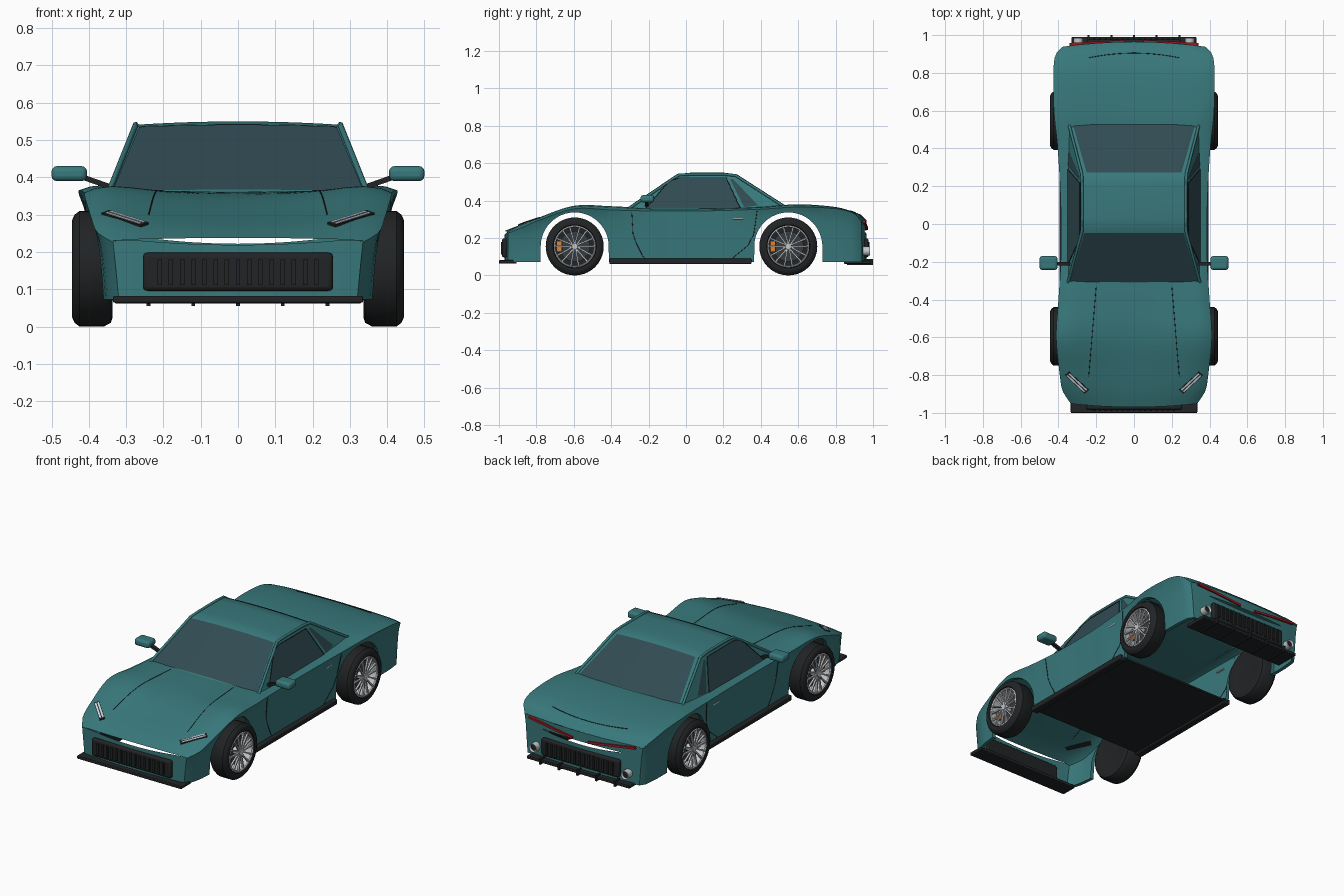
import bpy, bmesh, math
from mathutils import Vector

if "Cube" in bpy.data.objects:
    bpy.data.objects.remove(bpy.data.objects["Cube"])


def mat(name, r, g, b):
    m = bpy.data.materials.new(name)
    m.diffuse_color = (r, g, b, 1)
    m.use_nodes = True
    m.node_tree.nodes["Principled BSDF"].inputs["Base Color"].default_value = m.diffuse_color
    return m


PAINT = mat("teal_paint", 0.04, 0.19, 0.2)
GLASS = mat("glass", 0.03, 0.07, 0.085)
BLACK = mat("black_trim", 0.015, 0.017, 0.018)
METAL = mat("metal", 0.55, 0.57, 0.59)
DISC = mat("dark_metal", 0.04, 0.045, 0.05)
ORANGE = mat("caliper_orange", 0.75, 0.22, 0.03)
RED = mat("lamp_red", 0.4, 0.01, 0.015)
LAMP = mat("lamp_white", 0.6, 0.68, 0.75)


def mesh(name, verts, faces, m, bevel=0):
    me = bpy.data.meshes.new(name)
    me.from_pydata([tuple(v) for v in verts], [], faces)
    ob = bpy.data.objects.new(name, me)
    bpy.context.collection.objects.link(ob)
    me.materials.append(m)
    bpy.ops.object.select_all(action='DESELECT')
    ob.select_set(True)
    bpy.context.view_layer.objects.active = ob
    bpy.ops.object.shade_smooth_by_angle(angle=math.radians(35))
    if bevel:
        b = ob.modifiers.new("bevel", 'BEVEL')
        b.width, b.segments = bevel, 3
    return ob


def grid(name, rows, m):
    n = len(rows[0])
    faces = [(r*n+c, r*n+c+1, (r+1)*n+c+1, (r+1)*n+c)
             for r in range(len(rows)-1) for c in range(n-1)]
    return mesh(name, [v for r in rows for v in r], faces, m)


CUBE = [(0, 2, 3, 1), (4, 5, 7, 6), (0, 1, 5, 4), (2, 6, 7, 3), (0, 4, 6, 2), (1, 3, 7, 5)]


def box(name, lo, hi, m, bevel=0):
    a = [sorted(p) for p in zip(lo, hi)]
    vs = [(x, y, z) for z in a[2] for y in a[1] for x in a[0]]
    return mesh(name, vs, CUBE, m, bevel)


def bar_verts(p, q, w, h, up=(0, 0, 1)):
    p, q = Vector(p), Vector(q)
    side = (q-p).cross(Vector(up)).normalized()
    top = side.cross(q-p).normalized()
    return [e + side*w/2*i + top*h/2*j for e in (p, q) for j in (-1, 1) for i in (-1, 1)]


def bar(name, p, q, w, h, m, up=(0, 0, 1), bevel=0):
    return mesh(name, bar_verts(p, q, w, h, up), CUBE, m, bevel)


def tube(name, pts, radius, m):
    cu = bpy.data.curves.new(name, 'CURVE')
    cu.dimensions, cu.bevel_depth, cu.bevel_resolution = '3D', radius, 1
    sp = cu.splines.new('POLY')
    sp.points.add(len(pts)-1)
    for s, p in zip(sp.points, pts):
        s.co = (*p, 1)
    cu.materials.append(m)
    ob = bpy.data.objects.new(name, cu)
    bpy.context.collection.objects.link(ob)


def lathe(name, profile, centre, m, axis=0, n=40):
    rows = []
    for k in range(n+1):
        a = 2*math.pi*k/n
        row = []
        for r, d in profile:
            v = [r*math.cos(a), r*math.sin(a)]
            v.insert(axis, d)
            row.append(Vector(v) + Vector(centre))
        rows.append(row)
    ob = grid(name, rows, m)
    bm = bmesh.new()
    bm.from_mesh(ob.data)
    bmesh.ops.remove_doubles(bm, verts=bm.verts, dist=1e-5)
    bmesh.ops.recalc_face_normals(bm, faces=bm.faces)
    bm.to_mesh(ob.data)
    bm.free()


# Body stations: y, half width, centre z, fender crest z, shoulder z
KEYS = [(-.97, .335, .238, .234, .226), (-.9, .377, .265, .268, .252), (-.8, .393, .295, .305, .29),
        (-.6, .412, .345, .372, .356), (-.4, .4, .36, .37, .35), (-.2, .388, .362, .36, .345),
        (.1, .388, .362, .357, .345), (.4, .404, .366, .367, .354), (.6, .424, .375, .38, .366),
        (.8, .427, .361, .366, .357), (.9, .42, .338, .343, .339), (.94, .405, .322, .325, .32),
        (.965, .38, .295, .295, .29)]
AXLES, AZ, ARCH, BOTTOM = (-.595, .547), .155, .182, .072


def station(y):
    y = min(max(y, KEYS[0][0]), KEYS[-1][0])
    i = next(k for k in range(len(KEYS)-1) if y <= KEYS[k+1][0])
    a, b = KEYS[i], KEYS[i+1]
    p, q = KEYS[max(i-1, 0)], KEYS[min(i+2, len(KEYS)-1)]
    h = b[0]-a[0]
    t = (y-a[0])/h
    return [(2*t**3-3*t*t+1)*a[c] + (t**3-2*t*t+t)*h*(b[c]-p[c])/(b[0]-p[0])
            + (3*t*t-2*t**3)*b[c] + (t**3-t*t)*h*(q[c]-a[c])/(q[0]-a[0]) for c in range(1, 5)]


def top_section(y):
    w, zc, zf, zs = station(y)
    return [(0, zc), (.25*w, zc+.1*(zf-zc)), (.5*w, zc+.4*(zf-zc)), (.7*w, zc+.85*(zf-zc)),
            (.82*w, zf), (.93*w, zf-.3*(zf-zs)), (w, zs)]


def top_z(x, y):
    s = top_section(y)
    for (x0, z0), (x1, z1) in zip(s, s[1:]):
        if x <= x1:
            return z0+(z1-z0)*(x-x0)/(x1-x0)
    return s[-1][1]


def side_x(y, z):
    w, _, _, zs = station(y)
    tuck = .022*min(1, max(0, abs(y)-.2)/.3)*min(1, max(0, 1.0-abs(y))/.1)
    return w-.06*(zs-z)-tuck*(1-math.exp(-max(0, zs-z)/.05))


def bend(x, y, z):
    amount = .022 if y < 0 else -.025
    return (x, y + amount*(x/.36)**2*max(0, (abs(y)-.8)/.17), z)


def bottom_z(y):
    for c in AXLES:
        if abs(y-c) < ARCH:
            return AZ + math.sqrt(ARCH**2-(y-c)**2)
    return BOTTOM


# Body shell with wheel arches and inward arch lips
ys = {-.97+1.935*k/60 for k in range(61)} | {-.97, .965}
for c in AXLES:
    ys |= {c-(ARCH-.0005)*math.cos(math.pi*k/24) for k in range(25)} | {c-ARCH-.0005, c+ARCH+.0005}
rows = []
for y in sorted(ys):
    half, zb = top_section(y), bottom_z(y)
    zs = half[-1][1]
    half += [(side_x(y, z), z) for z in (zs+(zb-zs)*t for t in (.12, .25, .45, .7, 1))]
    half.append((half[-1][0]-.022, zb))
    rows.append([bend(-x, y, z) for x, z in half[:0:-1]] + [bend(x, y, z) for x, z in half])
grid("body_shell", rows, PAINT)


# End panels, leaving a slim opening above each bumper
def end_panel(name, y, lo, hi):
    us = [k/10 for k in range(-10, 11)]
    edges = [[(u, f(abs(u))) for u in us] for f in (lo, hi)]
    grid(name, [[bend(u*side_x(y, z), y, z) for u, z in e] for e in edges], PAINT)


end_panel("front_bumper", -.97, lambda u: BOTTOM, lambda u: .219 + .012*min(1, u/.8)**2)
end_panel("rear_bumper", .965, lambda u: .24, lambda u: top_z(u*.38, .965))
end_panel("rear_lower_bumper", .965, lambda u: BOTTOM, lambda u: .222 + .018*min(1, u/.7)**2)


# Cabin
def cab(s, y, z, out=0):
    return (s*(.277+(.535-z)*.4+out), y, z)


A, B, C, D = (-.315, .352), (-.04, .537), (.265, .535), (.535, .362)
us = [k/8 for k in range(-8, 9)]
cabin_rows = []
for (y, z), crown in ((A, .006), (B, .006), ((.03, .541), .009), ((.2, .541), .009), (C, .006), (D, .006)):
    cabin_rows.append([(u*cab(1, y, z)[0], y, z+crown*(1-u*u)) for u in us])
grid("cabin_roof", cabin_rows, PAINT)


def glass(name, p, q, ins_p, ins_q, a, b):
    rows = []
    for t in (a, b):
        y, z = p[0]+(q[0]-p[0])*t, p[1]+(q[1]-p[1])*t
        ins = ins_p+(ins_q-ins_p)*t
        rows.append([(u*(cab(1, y, z)[0]-ins), y, z+.004+.006*(1-u*u)) for u in us])
    grid(name, rows, GLASS)


glass("windshield", A, B, .01, .014, .03, .97)
glass("rear_window", C, D, .028, .02, .03, .97)
for s, tag in ((-1, "left"), (1, "right")):
    f = (0, 1, 2, 3) if s < 0 else (3, 2, 1, 0)
    mesh("cabin_side_"+tag, [cab(s, *p) for p in (D, C, B, A)], [f], PAINT)
    mesh("side_window_"+tag, [cab(s, *p, .004) for p in ((.29, .36), (.215, .522), (-.035, .522), (-.09, .505), (-.215, .36))],
         [(0, 1, 2, 3, 4) if s < 0 else (4, 3, 2, 1, 0)], GLASS)
    mesh("quarter_window_"+tag, [cab(s, *p, .004) for p in ((.385, .375), (.252, .515), (.235, .515), (.31, .365))],
         [f], GLASS)
    tube("roof_rail_"+tag, [cab(s, *p) for p in (A, B, (.03, .541), (.2, .541), C, D)], .008, PAINT)
    tube("window_trim_"+tag, [cab(s, *p, .004) for p in ((-.215, .36), (-.09, .505), (-.035, .522), (.215, .522), (.29, .36))], .002, BLACK)

    # Panel seams
    tube("hood_seam_"+tag, [(s*x, y, top_z(x, y)) for x, y in ((.2+.04*k/12, -.33-.48*k/12) for k in range(13))], .0018, BLACK)
    tube("front_door_seam_"+tag, [(s*side_x(y, z), y, z) for y, z in ((-.29, .34), (-.283, .22), (-.265, .17), (-.235, .11), (-.22, .09))], .0018, BLACK)
    tube("rear_door_seam_"+tag, [(s*side_x(y, z), y, z) for y, z in ((.38, .345), (.362, .22), (.33, .16), (.27, .11), (.25, .09))], .0018, BLACK)
    box("door_handle_"+tag, (s*.38, .25, .3), (s*.391, .305, .308), METAL, .002)

    # Mirrors
    box("mirror_"+tag, (s*.405, -.243, .39), (s*.5, -.17, .43), PAINT, .014)
    bar("mirror_arm_"+tag, (s*.335, -.21, .372), (s*.415, -.21, .4), .02, .014, BLACK)

    # Headlamps lie flush with the surface of the nose
    p, q = [Vector((s*x, y, top_z(x, y)+.001)) for x, y in ((.355, -.79), (.25, -.888))]
    up = Vector((0, -.34, .94))
    across = (q-p).cross(up).normalized()
    bar("headlamp_frame_"+tag, p, q, .03, .006, BLACK, up)
    for k, o in enumerate((-.007, .007)):
        e = across*o + up*.003
        bar(f"headlamp_strip_{tag}_{k}", p*.94+q*.06+e, p*.06+q*.94+e, .009, .004, LAMP, up)

    # Tail lamps and exhausts
    bar("tail_lamp_"+tag, (s*.05, .965, .25), (s*.34, .95, .287), .018, .012, RED)
    lathe("exhaust_"+tag, [(.018, 0), (.024, 0), (.024, -.06), (.018, -.06), (.018, 0)], (s*.295, .985, .13), METAL, 1, 20)
    lathe("exhaust_core_"+tag, [(0, -.01), (.019, -.01)], (s*.295, .985, .13), BLACK, 1, 20)

    # Sills
    box("sill_"+tag, (s*.35, -.41, .06), (s*.395, .35, .09), BLACK, .006)

tube("deck_seam", [(x, .88+.025*(1-(x/.24)**2), top_z(abs(x), .88+.025*(1-(x/.24)**2))) for x in (.24*k/8 for k in range(-8, 9))], .0018, BLACK)
box("floor_panel", (-.37, -.4, .07), (.37, .35, .08), BLACK)

# Front and rear grilles with slats
for name, w, y, d in (("front_grille", .255, -.97, -1), ("rear_grille", .25, .962, 1)):
    box(name, (-w, y-d*.015, .096), (w, y+d*.014, .198), BLACK, .012)
    for k in range(15):
        x = -.21+.03*k
        box(f"{name}_slat_{k}", (x-.006, y+d*.01, .112), (x+.006, y+d*.02, .18), BLACK)

# Splitter and diffuser
box("front_splitter", (-.335, -1, .064), (.335, -.905, .082), BLACK, .004)
box("rear_diffuser", (-.33, .845, .062), (.33, .99, .08), BLACK, .004)
for k in range(-2, 3):
    box(f"diffuser_fin_{k+2}", (k*.12-.005, .86, .055), (k*.12+.005, 1, .088), BLACK)

# Wheels
for s, side in ((-1, "left"), (1, "right")):
    for y, end in zip(AXLES, ("front", "rear")):
        tag, c = f"{end}_{side}", (0, y, AZ)
        prof = lambda pts: [(r, s*x) for r, x in pts]
        lathe("tire_"+tag, prof([(0, .345), (.1, .343), (.13, .336), (.145, .341), (.155, .36), (.155, .425), (.145, .438),
                                 (.13, .445), (.116, .443), (.11, .432), (.11, .36), (0, .36)]), c, BLACK)
        lathe("rim_"+tag, prof([(.112, .438), (.106, .441), (.102, .436), (.102, .37)]), c, METAL)
        lathe("brake_disc_"+tag, prof([(0, .395), (.082, .395), (.082, .38), (0, .38)]), c, DISC, 0, 32)
        lathe("hub_"+tag, prof([(0, .438), (.016, .438), (.02, .432), (.02, .395)]), c, METAL, 0, 20)
        box("caliper_"+tag, (s*.385, y-.097, AZ-.03), (s*.412, y-.068, AZ+.03), ORANGE, .005)
        vs, fs = [], []
        for k in range(14):
            a = 2*math.pi*(k//2)/7 + (k % 2-.5)*.12
            b = 2*math.pi*(k//2)/7 + (k % 2-.5)*.5
            fs += [tuple(i+8*k for i in q) for q in CUBE]
            vs += bar_verts((s*.431, y+.014*math.sin(a), AZ+.014*math.cos(a)),
                            (s*.435, y+.105*math.sin(b), AZ+.105*math.cos(b)), .008, .01, (1, 0, 0))
        mesh("spokes_"+tag, vs, fs, METAL)
